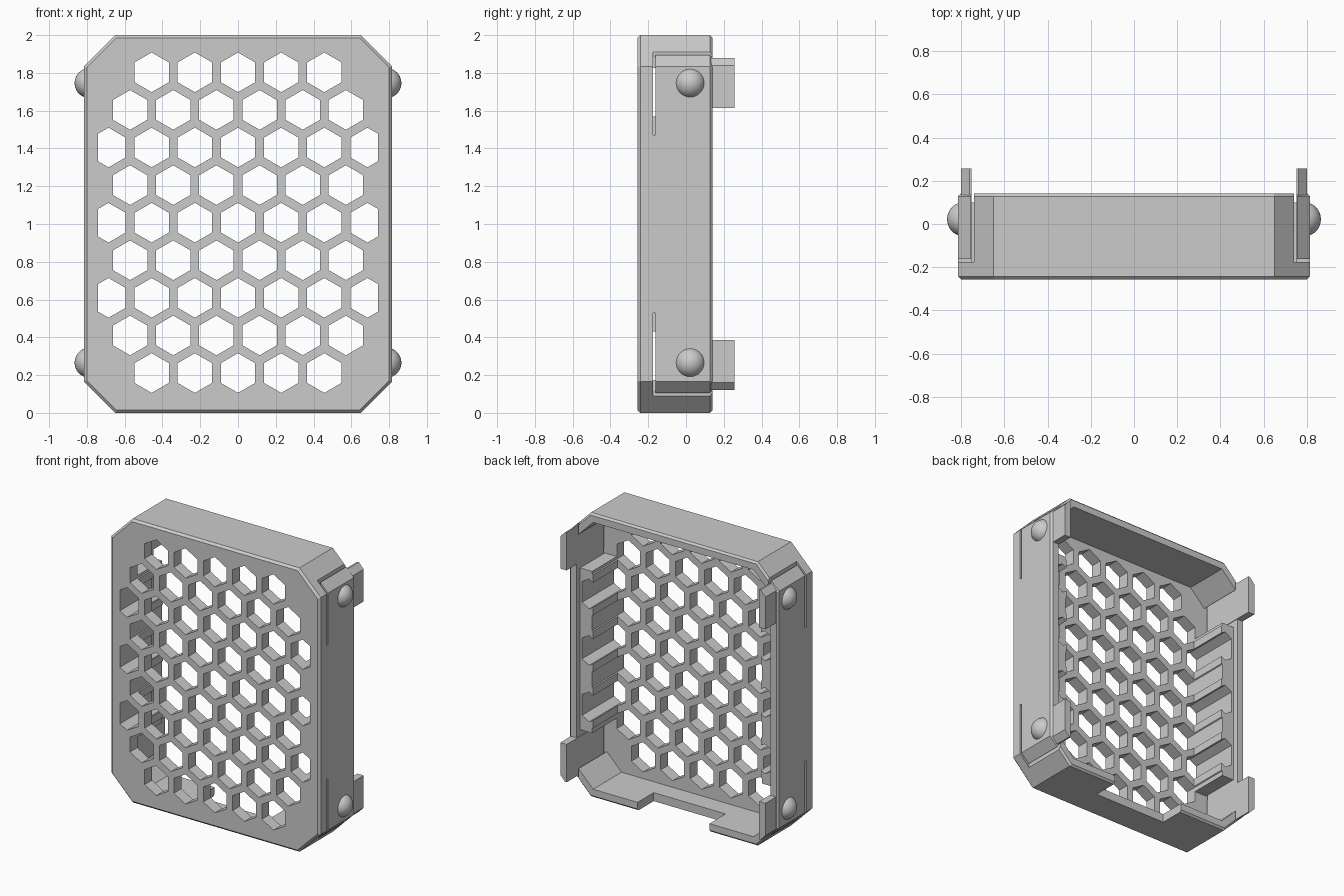
import bpy, bmesh, math
from mathutils import Vector

default = bpy.data.objects.get("Cube")
if default:
    bpy.data.objects.remove(default, do_unlink=True)

grey = bpy.data.materials.new("light_grey")
grey.use_nodes = True
grey.diffuse_color = (0.6, 0.6, 0.6, 1)
grey.node_tree.nodes["Principled BSDF"].inputs["Base Color"].default_value = (0.6, 0.6, 0.6, 1)

HALF_W, HALF_H, CHAMFER = 0.815, 1.0, 0.165
FRONT, FLOOR, BACK, TAB_BACK = -0.257, -0.175, 0.14, 0.257
WALL, SLIT_IN = 0.06, 0.74
ARM_IN = HALF_W - WALL
SIDES = [(sx, sz) for sx in (-1, 1) for sz in (-1, 1)]


def make_object(name, bm):
    bmesh.ops.recalc_face_normals(bm, faces=bm.faces)
    mesh = bpy.data.meshes.new(name)
    bm.to_mesh(mesh)
    bm.free()
    mesh.materials.append(grey)
    ob = bpy.data.objects.new(name, mesh)
    bpy.context.collection.objects.link(ob)
    return ob


def add_prism(bm, profile, y0, y1):
    """Extrude an (x, z) profile along y; z is measured from mid height."""
    rings = [[bm.verts.new((x, y, z + HALF_H)) for x, z in profile] for y in (y0, y1)]
    bm.faces.new(rings[0])
    bm.faces.new(rings[1])
    n = len(profile)
    for i in range(n):
        j = (i + 1) % n
        bm.faces.new((rings[0][i], rings[0][j], rings[1][j], rings[1][i]))


def box_profile(x0, x1, z0, z1):
    return [(x0, z0), (x1, z0), (x1, z1), (x0, z1)]


def flip(profile, sx, sz):
    return [(x * sx, z * sz) for x, z in profile]


def apply_boolean(ob, cutter, operation):
    mod = ob.modifiers.new("cut", "BOOLEAN")
    mod.operation, mod.solver, mod.object = operation, "EXACT", cutter
    bpy.context.view_layer.objects.active = ob
    bpy.ops.object.modifier_apply(modifier=mod.name)
    bpy.data.objects.remove(cutter, do_unlink=True)


def octagon(d):
    """Chamfered rectangle, inset by d on every side."""
    w, h = HALF_W - d, HALF_H - d
    c = CHAMFER - d * (1 - math.tan(math.pi / 8))
    corner = [(w, h - c), (w - c, h)]
    pts = []
    for sx, sz in ((1, 1), (-1, 1), (-1, -1), (1, -1)):
        pts += flip(corner if sx * sz > 0 else corner[::-1], sx, sz)
    return pts


# Tray: front plate and surrounding wall with bevelled rims
bm = bmesh.new()
levels = [(FRONT, 0.015), (FRONT + 0.015, 0), (BACK - 0.013, 0), (BACK, 0.013),
          (BACK, WALL), (FLOOR, WALL)]
rings = [[bm.verts.new((x, y, z + HALF_H)) for x, z in octagon(d)] for y, d in levels]
for a, b in zip(rings, rings[1:]):
    for i in range(len(a)):
        j = (i + 1) % len(a)
        bm.faces.new((a[i], a[j], b[j], b[i]))
bm.faces.new(rings[0])
bm.faces.new(rings[-1])
tray = make_object("honeycomb_tray", bm)

# Inner side blocks, later cut into ribs by the honeycomb
bm = bmesh.new()
for sx in (-1, 1):
    add_prism(bm, box_profile(0.655 * sx, 0.78 * sx, -0.57, 0.57), FLOOR - 0.03, 0.1)
apply_boolean(tray, make_object("rib_blocks", bm), "UNION")

# Honeycomb holes, trimmed flat along the sides
bm = bmesh.new()
PITCH_X, PITCH_Z, RADIUS = 0.2285, 0.199, 0.105
counts = [5, 6, 7, 6, 7, 6, 7, 6, 5]
for row, count in enumerate(counts):
    cz = HALF_H + 0.007 + (row - 4) * PITCH_Z
    for k in range(count):
        cx = (k - (count - 1) / 2) * PITCH_X
        corners = [math.radians(30 + 60 * i) for i in range(6)]
        bm.faces.new([bm.verts.new((cx + RADIUS * math.cos(a), -0.4, cz + RADIUS * math.sin(a)))
                      for a in corners])
for sx in (-1, 1):
    bmesh.ops.bisect_plane(bm, geom=bm.verts[:] + bm.edges[:] + bm.faces[:],
                           plane_co=(SLIT_IN * sx, 0, 0), plane_no=(sx, 0, 0), clear_outer=True)
extruded = bmesh.ops.extrude_face_region(bm, geom=bm.faces[:], use_keep_orig=True)["geom"]
bmesh.ops.translate(bm, vec=(0, 0.7, 0),
                    verts=[v for v in extruded if isinstance(v, bmesh.types.BMVert)])
apply_boolean(tray, make_object("honeycomb_cutter", bm), "DIFFERENCE")

# Corner slits that free the ends of the side arms
bm = bmesh.new()
for sx, sz in SIDES:
    add_prism(bm, flip(box_profile(SLIT_IN, ARM_IN, 0.7, 1.1), sx, sz), FLOOR, 0.3)
apply_boolean(tray, make_object("corner_slit_cutter", bm), "DIFFERENCE")

# Slits between the arms and the front plate
bm = bmesh.new()
for sx, sz in SIDES:
    add_prism(bm, flip(box_profile(ARM_IN - 0.001, 0.9, 0.47, 0.96), sx, sz), FLOOR, FLOOR + 0.013)
apply_boolean(tray, make_object("arm_slit_cutter", bm), "DIFFERENCE")

# Notch in the bottom wall
bm = bmesh.new()
add_prism(bm, box_profile(-0.28, 0.28, -1.1, -0.85), -0.04, 0.3)
apply_boolean(tray, make_object("bottom_notch_cutter", bm), "DIFFERENCE")

# Clip tabs and round grip buttons at the four arm ends
tab = [(0.751, 0.613), (0.8, 0.613), (0.8, 0.84), (0.762, 0.88), (0.751, 0.88)]
for sx, sz in SIDES:
    place = ("right_" if sx < 0 else "left_") + ("lower" if sz < 0 else "upper")
    bm = bmesh.new()
    add_prism(bm, flip(tab, sx, sz), FLOOR + 0.014, TAB_BACK)
    make_object(place + "_clip_tab", bm)

    bm = bmesh.new()
    bmesh.ops.create_uvsphere(bm, u_segments=32, v_segments=20, radius=0.08)
    bmesh.ops.translate(bm, verts=bm.verts, vec=Vector((0.785 * sx, 0.022, 1.006 + 0.74 * sz)))
    cut = bmesh.ops.bisect_plane(bm, geom=bm.verts[:] + bm.edges[:] + bm.faces[:],
                                 plane_co=(0.79 * sx, 0, 0), plane_no=(-sx, 0, 0), clear_outer=True)
    bmesh.ops.holes_fill(bm, edges=[e for e in cut["geom_cut"] if isinstance(e, bmesh.types.BMEdge)])
    button = make_object(place + "_button", bm)
    bpy.ops.object.select_all(action="DESELECT")
    button.select_set(True)
    bpy.context.view_layer.objects.active = button
    bpy.ops.object.shade_smooth_by_angle()
